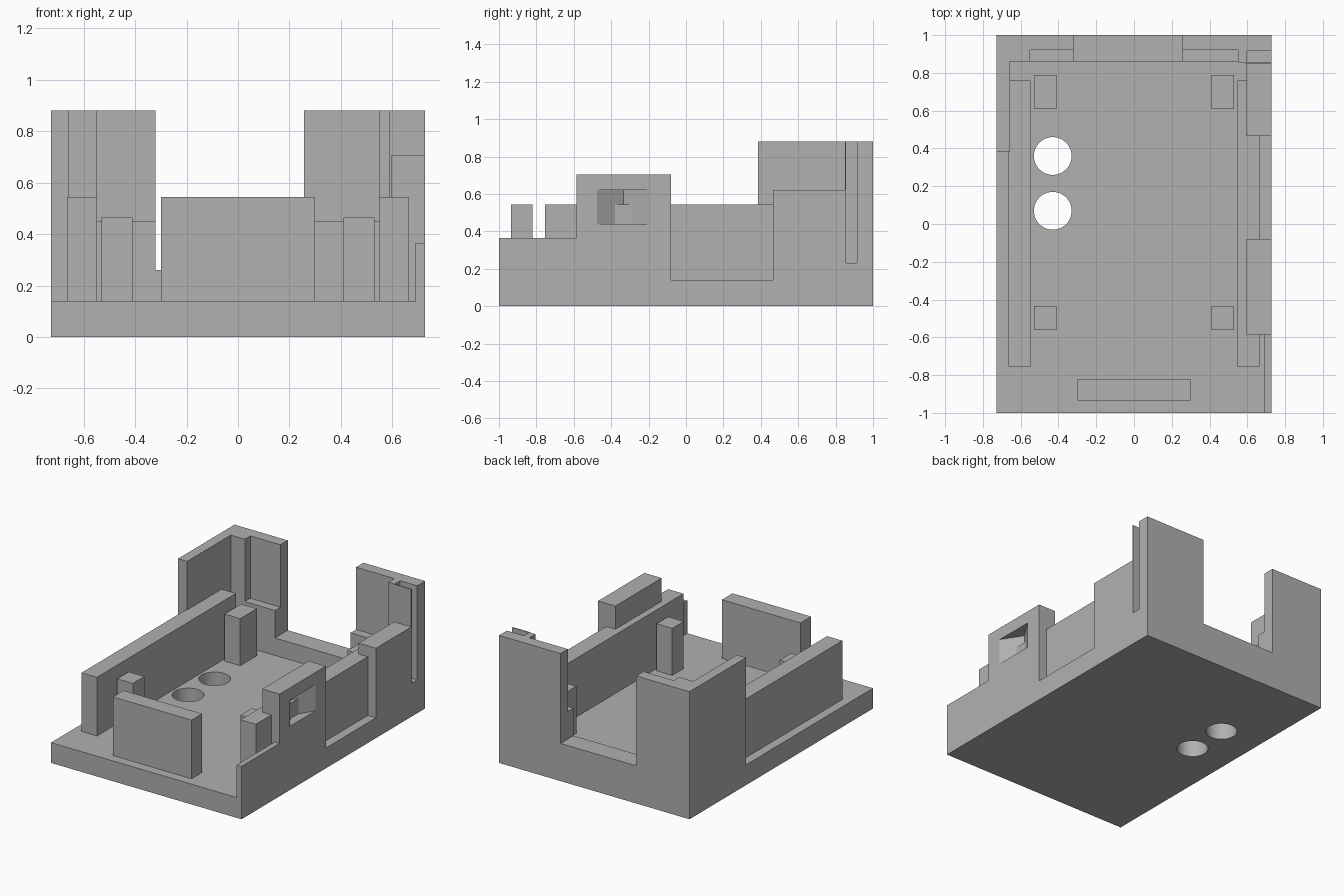
import bpy, bmesh, math

old = bpy.data.objects.get("Cube")
if old:
    bpy.data.objects.remove(old, do_unlink=True)

GREY = (0.44, 0.44, 0.44, 1)
grey = bpy.data.materials.new("plain_grey")
grey.use_nodes = True
grey.diffuse_color = GREY
grey.node_tree.nodes["Principled BSDF"].inputs["Base Color"].default_value = GREY

W = 0.727       # half width
FLOOR = 0.14    # top of the base plate
TALL = 0.88     # top of the corner towers


def prism(name, outline, z0, z1):
    """Upright prism over an outline in plan."""
    bm = bmesh.new()
    face = bm.faces.new([bm.verts.new((x, y, z0)) for x, y in outline])
    up = bmesh.ops.extrude_face_region(bm, geom=[face])["geom"]
    verts = [v for v in up if isinstance(v, bmesh.types.BMVert)]
    bmesh.ops.translate(bm, verts=verts, vec=(0, 0, z1 - z0))
    bmesh.ops.recalc_face_normals(bm, faces=bm.faces)
    mesh = bpy.data.meshes.new(name)
    bm.to_mesh(mesh)
    bm.free()
    mesh.materials.append(grey)
    ob = bpy.data.objects.new(name, mesh)
    bpy.context.collection.objects.link(ob)
    return ob


def box(name, x0, x1, y0, y1, z0, z1):
    return prism(name, [(x0, y0), (x1, y0), (x1, y1), (x0, y1)], z0, z1)


def combine(target, tool, operation):
    """Apply one boolean and remove the tool."""
    mod = target.modifiers.new("bool", 'BOOLEAN')
    mod.object, mod.operation, mod.solver = tool, operation, 'EXACT'
    bpy.context.view_layer.update()
    done = target.evaluated_get(bpy.context.evaluated_depsgraph_get())
    mesh = bpy.data.meshes.new_from_object(done)
    target.modifiers.clear()
    target.data = mesh
    bpy.data.objects.remove(tool, do_unlink=True)


# Base plate with the outer walls joined on
shell = box("base_and_outer_walls", -W, W, -1, 1, 0, FLOOR)
walls = [
    box("back_wall", -W, W, 0.86, 1, 0, 0.26),
    # left corner tower: long side wall plus stepped back wall
    prism("left_tower", [(-W, 0.385), (-0.657, 0.385), (-0.657, 0.86), (-0.55, 0.86),
                         (-0.55, 0.92), (-0.32, 0.92), (-0.32, 1), (-W, 1)], 0, TALL),
    box("left_ledge", -0.6, -0.32, 0.86, 1, 0, 0.45),
    # right corner tower with its full depth, slotted below
    prism("right_tower", [(0.257, 0.92), (0.55, 0.92), (0.55, 0.856), (0.59, 0.856),
                          (0.59, 0.85), (W, 0.85), (W, 1), (0.257, 1)], 0, TALL),
    box("right_ledge", 0.257, 0.57, 0.86, 1, 0, 0.45),
    box("rear_side_block", 0.595, W, 0.465, 0.856, 0, 0.62),
    box("front_lip", 0.69, W, -1, -0.5, 0, 0.365),
    box("middle_side_block", 0.595, W, -0.585, -0.08, 0, 0.705),
]
for wall in walls:
    combine(shell, wall, 'UNION')

# Slot in the right tower and the notch in the middle block
combine(shell, box("slot", 0.597, 1, 0.856, 0.915, 0.23, 1), 'DIFFERENCE')
combine(shell, prism("notch", [(W, -0.475), (W + 0.1, -0.475), (W + 0.1, -0.195),
                               (W, -0.195), (W - 0.09, -0.335)], 0.44, 0.62), 'DIFFERENCE')

# Round holes through the base
for y in (0.07, 0.36):
    ring = [(-0.43 + 0.1 * math.cos(a), y + 0.1 * math.sin(a))
            for a in (math.tau * i / 48 for i in range(48))]
    combine(shell, prism("hole", ring, -0.1, 0.3), 'DIFFERENCE')

# Merge coplanar faces, then smooth the hole walls only
bm = bmesh.new()
bm.from_mesh(shell.data)
bmesh.ops.remove_doubles(bm, verts=bm.verts, dist=0.0002)
bmesh.ops.dissolve_limit(bm, angle_limit=0.01, verts=bm.verts, edges=bm.edges)
bm.to_mesh(shell.data)
bm.free()
bpy.ops.object.select_all(action='DESELECT')
shell.select_set(True)
bpy.context.view_layer.objects.active = shell
bpy.ops.object.shade_smooth_by_angle(angle=math.radians(30))

# Inner rails and corner posts on both sides
for side, s in (("right", -1), ("left", 1)):
    rail = sorted((s * 0.548, s * 0.665))
    post = sorted((s * 0.41, s * 0.53))
    box(side + "_inner_rail", *rail, -0.755, 0.76, FLOOR, 0.545)
    box(side + "_front_post", *post, -0.56, -0.435, FLOOR, 0.465)
    box(side + "_back_post", *post, 0.61, 0.79, FLOOR, 0.465)

# Upright plate at the front
box("front_plate", -0.3, 0.3, -0.935, -0.82, FLOOR, 0.545)
